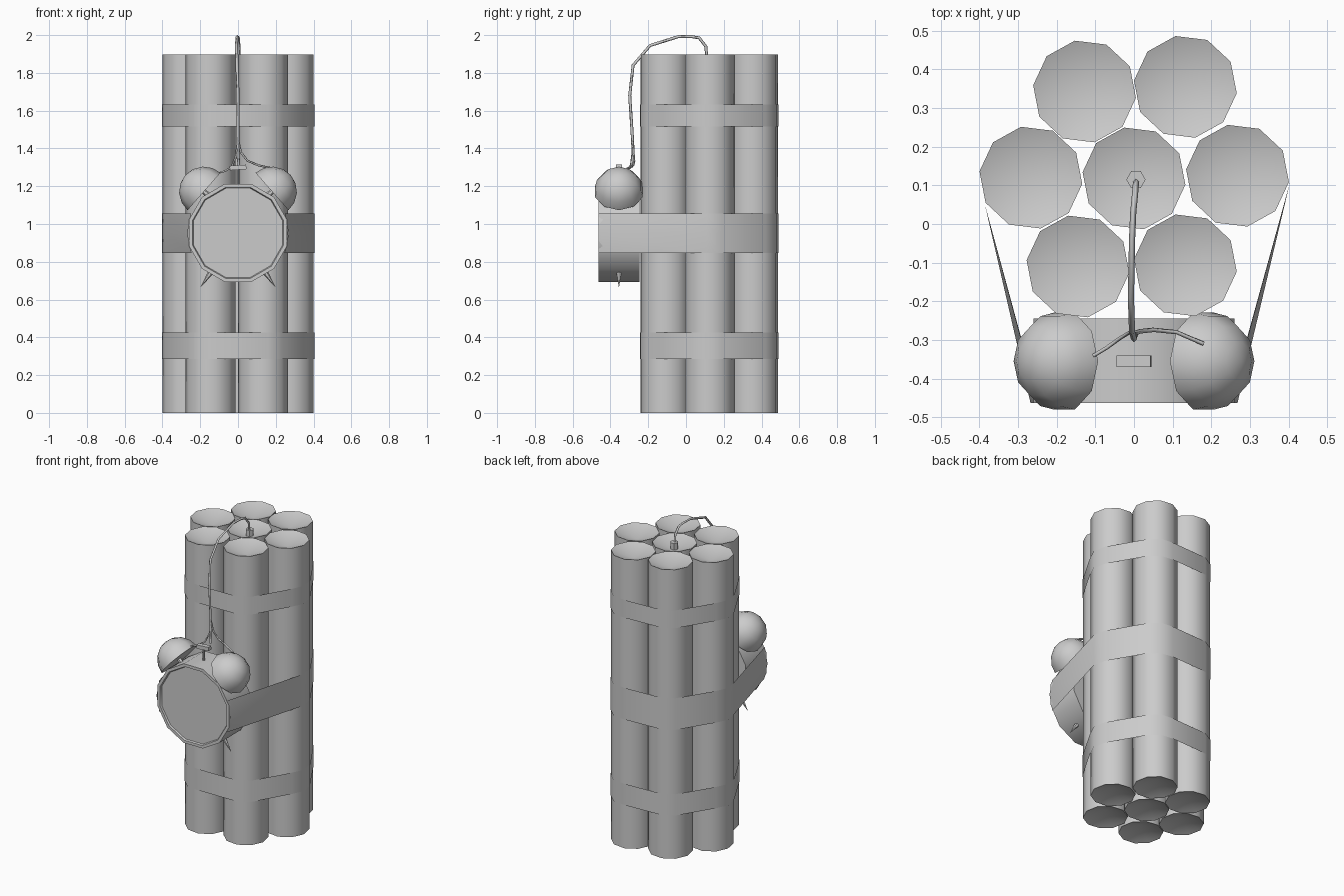
import bpy, bmesh
from math import radians, sin, cos, sqrt, atan2, pi
from mathutils import Vector, Matrix
from mathutils.geometry import convex_hull_2d

if "Cube" in bpy.data.objects:
    bpy.data.objects.remove(bpy.data.objects["Cube"])

CLOCK = Vector((0, -0.355, 0.953))
R_STICK, R_CLOCK, TOP = 0.134, 0.269, 1.897
STICKS = [(-0.128, 0.343), (0.133, 0.355), (-0.267, 0.12), (0, 0.118),
          (0.268, 0.125), (-0.145, -0.11), (0.133, -0.107)]


def finish(name, bm, angle=40, fix=True):
    if fix:
        bmesh.ops.recalc_face_normals(bm, faces=bm.faces)
    me = bpy.data.meshes.new(name)
    bm.to_mesh(me)
    bm.free()
    ob = bpy.data.objects.new(name, me)
    bpy.context.collection.objects.link(ob)
    bpy.ops.object.select_all(action='DESELECT')
    ob.select_set(True)
    bpy.context.view_layer.objects.active = ob
    bpy.ops.object.shade_smooth_by_angle(angle=radians(angle))
    return ob


def lathe(name, profile, sides, origin, axis=(0, 0, 1), phase=0.0, angle=40):
    """Spin (radius, height) pairs about an axis; radius 0 makes a pole."""
    bm = bmesh.new()
    m = Matrix.Translation(origin) @ Vector((0, 0, 1)).rotation_difference(Vector(axis)).to_matrix().to_4x4()
    rings = []
    for r, h in profile:
        n = sides if r > 0 else 1
        rings.append([bm.verts.new(m @ Vector((r * cos(phase + 2 * pi * i / sides),
                                               r * sin(phase + 2 * pi * i / sides), h))) for i in range(n)])
    for a, b in zip(rings, rings[1:]):
        for i in range(sides):
            j = (i + 1) % sides
            quad = [a[i % len(a)], a[j % len(a)], b[j % len(b)], b[i % len(b)]]
            bm.faces.new(list(dict.fromkeys(quad)))
    return finish(name, bm, angle)


def stick_ring(r):
    return [Vector((x + r * cos(radians(29 + 36 * i)), y + r * sin(radians(29 + 36 * i))))
            for x, y in STICKS for i in range(10)]


def hull(points):
    pts = [points[i] for i in convex_hull_2d(points)]
    # order starts and ends at the front (-y)
    return sorted(pts, key=lambda p: atan2(p.x, -(p.y - 0.1)) * -1)


def band(name, z0, z1, around_clock=False):
    pts = stick_ring(R_STICK + 0.003)
    front_y = -0.463
    if around_clock:
        pts += [Vector((s * 0.268, front_y)) for s in (-1, 1)]
    bm = bmesh.new()
    loop = hull(pts)
    if around_clock:
        k = next(i for i, p in enumerate(loop) if p.y < -0.4 and loop[i - 1].y < -0.4)
        loop = loop[k:] + loop[:k]
    rows = []
    for z in (z0, (z0 + z1) / 2, z1) if around_clock else (z0, z1):
        row = []
        for p in loop:
            x = p.x
            if p.y < -0.4:  # follow the round clock case
                x = sqrt(0.268 ** 2 - (z - CLOCK.z) ** 2) * (1 if x > 0 else -1)
            row.append(bm.verts.new((x, p.y, z)))
        rows.append(row)
    n = len(loop)
    for a, b in zip(rows, rows[1:]):
        for i in range(n - 1 if around_clock else n):
            j = (i + 1) % n
            bm.faces.new((a[i], a[j], b[j], b[i]))
    ob = finish(name, bm)
    return ob


def wire(name, pts, radius):
    cu = bpy.data.curves.new(name, 'CURVE')
    cu.dimensions = '3D'
    cu.bevel_depth = radius
    cu.bevel_resolution = 0
    cu.use_fill_caps = True
    sp = cu.splines.new('POLY')
    sp.points.add(len(pts) - 1)
    for p, co in zip(sp.points, pts):
        p.co = (*co, 1)
    ob = bpy.data.objects.new(name, cu)
    bpy.context.collection.objects.link(ob)


# bundle of sticks with dished ends
for i, (x, y) in enumerate(STICKS):
    lathe(f"stick_{i + 1}", [(0, 0.05), (R_STICK, 0), (R_STICK, TOP), (0, TOP - 0.05)],
          10, (x, y, 0), phase=radians(29))

# straps
band("lower_strap", 0.285, 0.425)
band("upper_strap", 1.515, 1.632)
band("clock_strap", 0.847, 1.055, True)

# fuse socket on the middle stick
lathe("fuse_socket", [(0, 0), (0.025, 0), (0.025, 0.06), (0, 0.06)], 6, (0.005, 0.115, TOP - 0.06))

# clock case with a rim around a slightly recessed face
lathe("clock_case", [(0, -0.11), (R_CLOCK, -0.11), (R_CLOCK, 0.108), (0.25, 0.108), (0.245, 0.098), (0, 0.098)],
      12, CLOCK, axis=(0, -1, 0), phase=radians(15), angle=35)

# bells, their posts, and the feet, on both sides
for s, side in ((-1, "left"), (1, "right")):
    out = Vector((s * 0.75, 0, 0.66)).normalized()
    r = 0.132
    dome = [(0, 0)] + [(r * cos(radians(a)), r * sin(radians(a))) for a in (0, 22, 45, 68)] + [(0, r)]
    pos = Vector((s * 0.18, CLOCK.y, 1.172))
    lathe(side + "_bell", dome, 10, pos, axis=out)
    lathe(side + "_bell_post", [(0, -0.07), (0.014, -0.07), (0.014, 0.02), (0, 0.02)], 6, pos, axis=out)
    leg = Vector((s * 0.2, 0, -0.29)).normalized()
    lathe(side + "_foot", [(0, 0), (0.017, 0), (0, 0.115)], 6, CLOCK + leg * 0.24, axis=leg)

# hammer between the bells
lathe("hammer_stem", [(0, 0), (0.007, 0), (0.007, 0.1), (0, 0.1)], 6, (0, CLOCK.y, 1.2))
bm = bmesh.new()
bmesh.ops.create_cube(bm, size=1, matrix=Matrix.Translation((0, CLOCK.y, 1.299))
                      @ Matrix.Rotation(radians(-4), 4, 'Y') @ Matrix.Diagonal((0.088, 0.03, 0.024, 1)))
finish("hammer_head", bm)

# fuse wire and its two leads to the bells
wire("fuse_wire", [(0.005, 0.112, 1.86), (0.005, 0.105, 1.94), (0.002, 0.07, 1.985), (-0.002, 0.03, 1.992),
                   (-0.005, -0.04, 1.992), (-0.008, -0.19, 1.945), (-0.005, -0.28, 1.84), (0, -0.298, 1.68),
                   (0, -0.285, 1.48), (0, -0.28, 1.38), (0.003, -0.29, 1.3)], 0.008)
wire("left_lead", [(0, -0.284, 1.45), (-0.01, -0.28, 1.36), (-0.035, -0.295, 1.3),
                   (-0.07, -0.32, 1.28), (-0.12, -0.35, 1.265)], 0.006)
wire("right_lead", [(0, -0.284, 1.45), (0.015, -0.278, 1.38), (0.05, -0.274, 1.335),
                    (0.11, -0.28, 1.31), (0.18, -0.31, 1.295)], 0.006)
